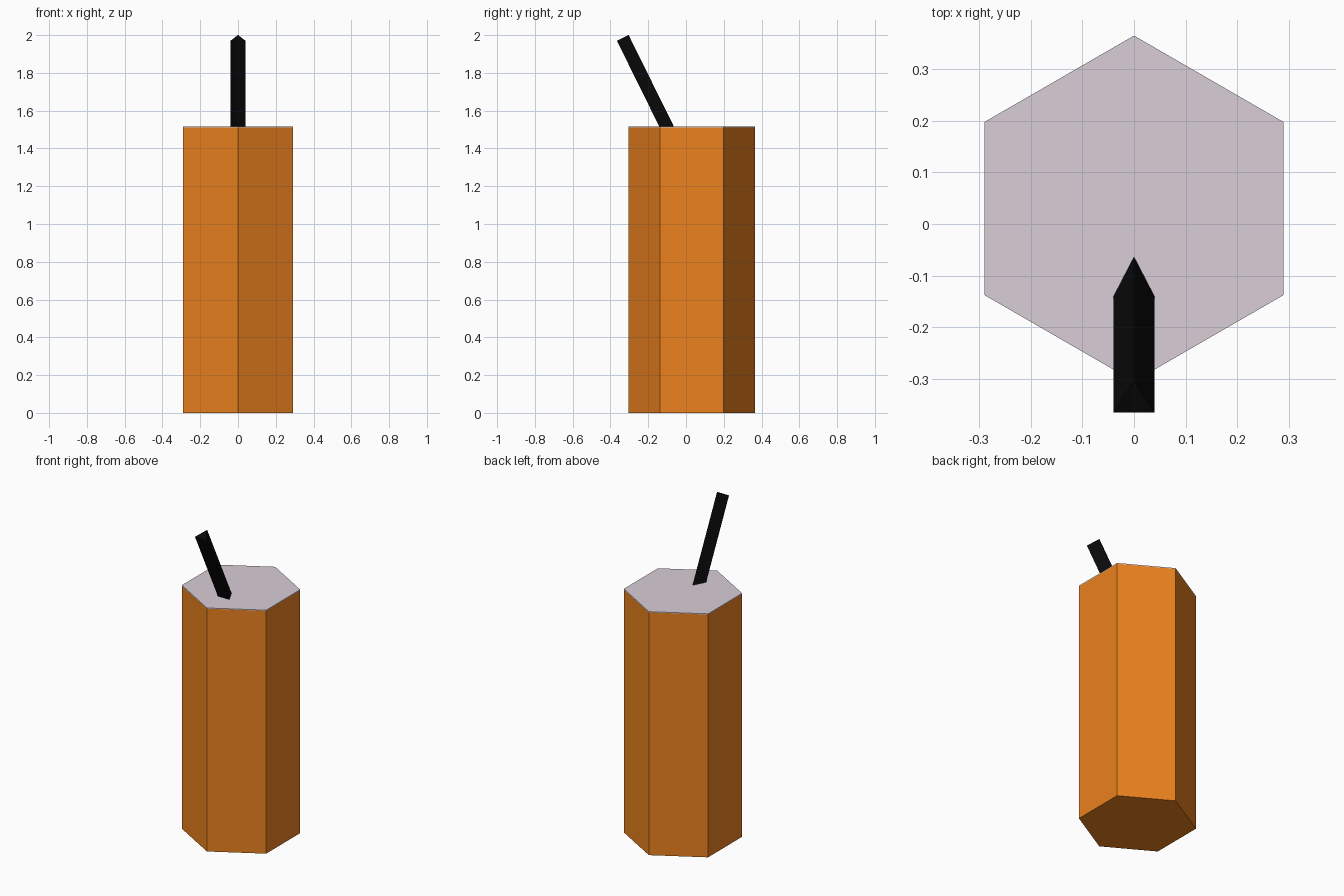
import bpy, bmesh, math
from mathutils import Matrix

if "Cube" in bpy.data.objects:
    bpy.data.objects.remove(bpy.data.objects["Cube"])


def material(name, rgb):
    m = bpy.data.materials.new(name)
    m.diffuse_color = (*rgb, 1)
    m.use_nodes = True
    m.node_tree.nodes["Principled BSDF"].inputs["Base Color"].default_value = m.diffuse_color
    return m


def prism(name, sides, radius, z0, z1, mat, matrix):
    """Flat-sided prism with its first corner pointing to local +y."""
    bm = bmesh.new()
    angles = [math.pi / 2 + 2 * math.pi * i / sides for i in range(sides)]
    low, high = ([bm.verts.new((radius * math.cos(a), radius * math.sin(a), z))
                  for a in angles] for z in (z0, z1))
    bm.faces.new(low[::-1])
    bm.faces.new(high)
    for i in range(sides):
        j = (i + 1) % sides
        bm.faces.new((low[i], low[j], high[j], high[i]))
    bm.transform(matrix)
    mesh = bpy.data.meshes.new(name)
    bm.to_mesh(mesh)
    bm.free()
    mesh.materials.append(mat)
    ob = bpy.data.objects.new(name, mesh)
    bpy.context.collection.objects.link(ob)
    return ob


orange = material("orange", (0.83, 0.22, 0.013))
lavender = material("pale_lavender", (0.70, 0.61, 0.67))
black = material("black", (0.003, 0.003, 0.003))

# Hexagonal cup and its thin lid
centre = Matrix.Translation((0, 0.03, 0))
prism("cup_body", 6, 0.335, 0, 1.51, orange, centre)
prism("lid", 6, 0.335, 1.51, 1.515, lavender, centre)

# Three-sided straw leaning forward, its lower end sunk into the lid
lean = Matrix.Translation((0, -0.345, 1.98)) @ Matrix.Rotation(math.radians(26.3), 4, 'X')
prism("straw", 3, 0.0462, -0.56, 0, black, lean)
